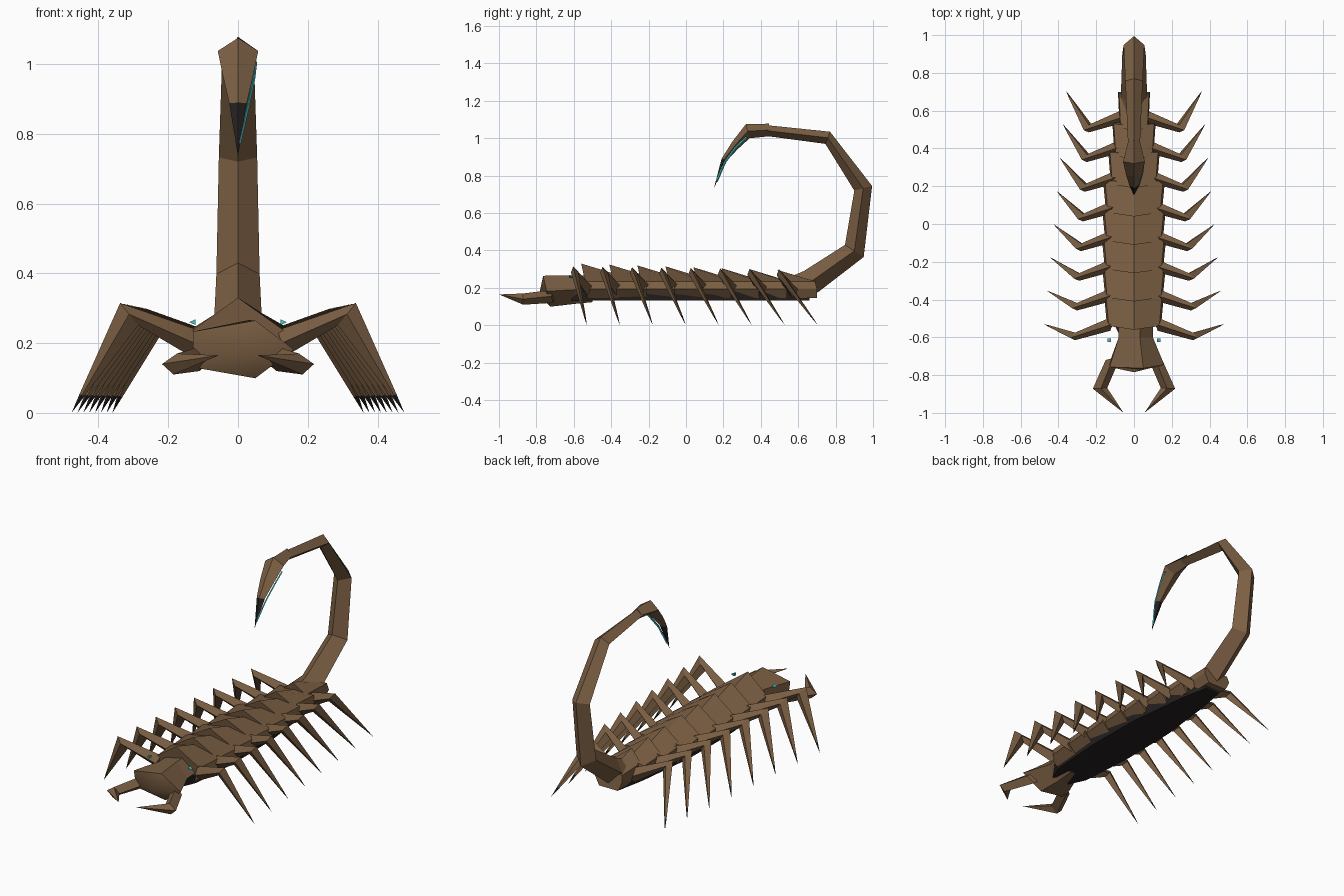
import bpy, bmesh, math
from mathutils import Vector

if "Cube" in bpy.data.objects:
    bpy.data.objects.remove(bpy.data.objects["Cube"])


def material(name, rgb):
    m = bpy.data.materials.new(name)
    m.diffuse_color = (*rgb, 1)
    m.use_nodes = True
    m.node_tree.nodes["Principled BSDF"].inputs["Base Color"].default_value = m.diffuse_color
    return m


BROWN = material("brown_shell", (0.20, 0.115, 0.057))
BLACK = material("black_claw", (0.018, 0.015, 0.014))
TEAL = material("teal_glow", (0.07, 0.55, 0.58))


def loft(name, rings, mats=(BROWN,), rule=None, mirror=False, smooth_from=None):
    """Skin a list of rings; a ring with one point closes to a tip."""
    bm = bmesh.new()
    loops = [[bm.verts.new(p) for p in r] for r in rings]
    for s, (a, b) in enumerate(zip(loops, loops[1:])):
        n = max(len(a), len(b))
        for i in range(n):
            j = (i + 1) % n
            if len(b) == 1:
                f = bm.faces.new((a[i], a[j], b[0]))
            elif len(a) == 1:
                f = bm.faces.new((a[0], b[j], b[i]))
            else:
                f = bm.faces.new((a[i], a[j], b[j], b[i]))
            f.smooth = smooth_from is not None and s >= smooth_from
    for end in (loops[0], loops[-1]):
        if len(end) > 2:
            bm.faces.new(end)
    bmesh.ops.recalc_face_normals(bm, faces=bm.faces)
    if rule:
        for f in bm.faces:
            f.material_index = rule(f.calc_center_median())
    me = bpy.data.meshes.new(name)
    bm.to_mesh(me)
    bm.free()
    for m in mats:
        me.materials.append(m)
    ob = bpy.data.objects.new(name, me)
    bpy.context.collection.objects.link(ob)
    if mirror:
        ob.modifiers.new("mirror", 'MIRROR')
    return ob


def diamond(centre, across, up):
    c, a, u = Vector(centre), Vector(across), Vector(up)
    return [c + a, c + u, c - a, c - u]


# overlapping back plates, each one raised at its front edge
widths = [0.16, 0.17, 0.172, 0.17, 0.165, 0.137, 0.115, 0.085]
for i, w in enumerate(widths):
    y0 = -0.56 + 0.15 * i
    y1 = y0 + 0.20 if i < 7 else 0.70
    top = 0.33 - 0.005 * i

    def plate_ring(y, w, peak, lean):
        return [(0, y - lean, peak), (w * 0.93, y + 0.01, 0.235), (w, y + 0.02, 0.195),
                (w * 0.7, y + 0.02, 0.145), (-w * 0.7, y + 0.02, 0.145),
                (-w, y + 0.02, 0.195), (-w * 0.93, y + 0.01, 0.235)]
    loft(f"back_plate_{i + 1}", [plate_ring(y0 + 0.01, w * 0.9, top, 0.01),
                                 plate_ring(y1 - 0.02, w, top - 0.055, 0)])

# dark belly slab
belly = [(-0.62, 0.06), (-0.52, 0.11), (-0.2, 0.135), (0.15, 0.13), (0.5, 0.085), (0.66, 0.05)]
loft("belly", [[(-w, y, 0.18), (w, y, 0.18), (w * 0.9, y, 0.132), (-w * 0.9, y, 0.132)]
               for y, w in belly], (BLACK,))


# head: five-sided funnel with a blunt domed face
def head_ring(y, rx, rz, cz, slant):
    return [(rx * math.cos(a), y - slant * math.sin(a), cz + rz * math.sin(a))
            for a in (math.tau * k / 5 for k in range(5))]


loft("head", [head_ring(-0.50, 0.10, 0.075, 0.195, 0), head_ring(-0.60, 0.10, 0.08, 0.19, 0),
              head_ring(-0.745, 0.16, 0.087, 0.182, 0.02), [(0, -0.785, 0.165)]], smooth_from=2)

# bent pincers
loft("pincer", [diamond((0.11, -0.71, 0.155), (0.04, -0.01, 0), (0, 0, 0.035)),
                diamond((0.18, -0.87, 0.14), (0.038, -0.002, 0), (-0.005, 0, 0.03)),
                [(0.055, -1.0, 0.165)]], mirror=True)

# small eyes
loft("eye", [[(0.122, y, 0.268), (0.122, y, 0.252), (0.14, y, 0.26)]
             for y in (-0.625, -0.607)], (TEAL,), mirror=True)

# eight pairs of legs with dark tips
for i in range(8):
    t = i / 7
    tip = Vector((0.477 - 0.117 * t, -0.53 + 1.235 * t, 0))
    knee = Vector((0.312 - 0.072 * t, -0.595 + 1.10 * t, 0.283 - 0.015 * t))
    hip = Vector((0.125 - 0.065 * t, -0.53 + 1.10 * t, 0.20 - 0.015 * t))
    ankle = knee.lerp(tip, 0.82)
    loft(f"leg_pair_{i + 1}",
         [diamond(hip, (0, 0.035, 0), (-0.012, 0, 0.037)),
          diamond(knee, (0, 0.02, 0), (0.026, -0.008, 0.032)),
          diamond(ankle, (0, 0.005, 0), (0.007, 0, 0.003)), [tip]],
         (BROWN, BLACK), lambda c: int(c.z < 0.045), mirror=True)


# tail: ridged tube given by its outer and inner ridge and half width
def ridge_ring(oy, oz, iy, iz, w, k=0.5):
    m = (0, oy + (iy - oy) * k, oz + (iz - oz) * k)
    return [(0, oy, oz), (w, m[1], m[2]), (0, iy, iz), (-w, m[1], m[2])]


loft("tail", [ridge_ring(0.64, 0.15, 0.56, 0.26, 0.075),
              ridge_ring(0.71, 0.18, 0.63, 0.29, 0.07),
              ridge_ring(0.95, 0.365, 0.85, 0.43, 0.062),
              ridge_ring(0.995, 0.745, 0.90, 0.72, 0.055),
              ridge_ring(0.77, 1.035, 0.745, 0.97, 0.046),
              ridge_ring(0.43, 1.07, 0.43, 1.012, 0.032)])

# hooked stinger with a dark point
sting = [(0.445, 1.078, 0.44, 1.01, 0.03), (0.32, 1.075, 0.34, 1.0, 0.058),
         (0.25, 0.985, 0.28, 0.945, 0.043), (0.19, 0.89, 0.222, 0.885, 0.025)]
loft("stinger", [ridge_ring(*s) for s in sting] + [[(0, 0.15, 0.735)]],
     (BROWN, BLACK), lambda c: int(c.z < 0.87))

# glowing vein along one side of the stinger
vein = [(0.051, 0.325, 1.005), (0.045, 0.27, 0.955), (0.028, 0.21, 0.875), (0.004, 0.165, 0.77)]
loft("stinger_vein", [diamond(p, (0.004, 0, 0), (0, 0.004, -0.005)) for p in vein], (TEAL,))
